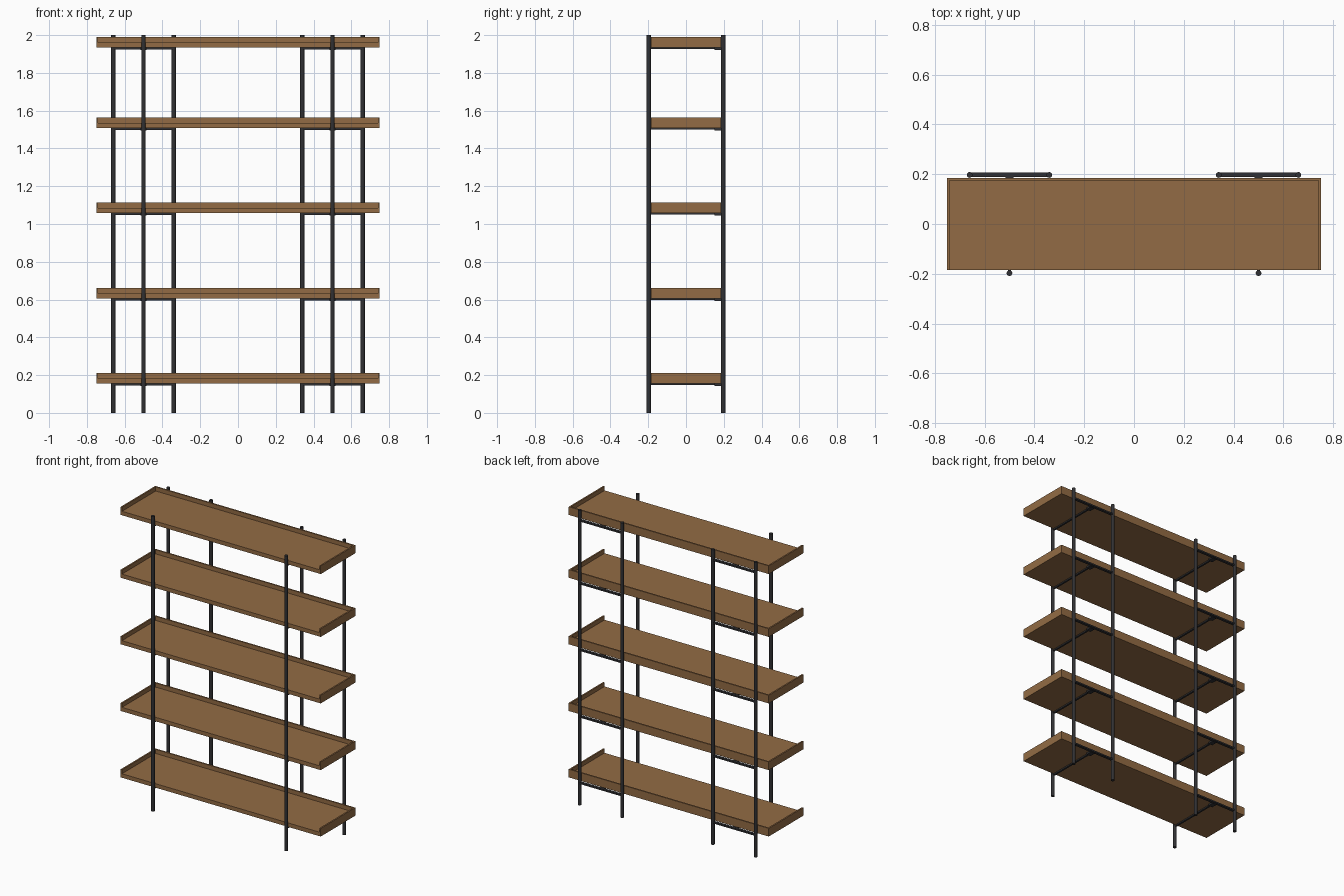
import bpy, bmesh
from mathutils import Matrix

if "Cube" in bpy.data.objects:
    bpy.data.objects.remove(bpy.data.objects["Cube"])


def material(name, rgb):
    m = bpy.data.materials.new(name)
    m.diffuse_color = (*rgb, 1)
    m.use_nodes = True
    m.node_tree.nodes["Principled BSDF"].inputs["Base Color"].default_value = m.diffuse_color
    return m


wood = material("brown wood", (0.29, 0.148, 0.058))
metal = material("dark metal", (0.03, 0.03, 0.033))


def finish(name, bm, mat):
    me = bpy.data.meshes.new(name)
    bm.to_mesh(me)
    bm.free()
    me.materials.append(mat)
    ob = bpy.data.objects.new(name, me)
    bpy.context.collection.objects.link(ob)
    return ob


def add_box(bm, x0, x1, y0, y1, z0, z1):
    mat = Matrix.Translation(((x0 + x1) / 2, (y0 + y1) / 2, (z0 + z1) / 2)) @ \
        Matrix.Diagonal((x1 - x0, y1 - y0, z1 - z0, 1))
    bmesh.ops.create_cube(bm, size=1, matrix=mat)


def post(name, x, y):
    bm = bmesh.new()
    bmesh.ops.create_cone(bm, cap_ends=True, segments=16, radius1=0.0115, radius2=0.0115,
                          depth=2, matrix=Matrix.Translation((x, y, 1)))
    for f in bm.faces:
        f.smooth = len(f.verts) == 4
    for e in bm.edges:
        e.smooth = all(f.smooth for f in e.link_faces)
    finish(name, bm, metal)


W, D, T = 0.75, 0.185, 0.01      # shelf half width, half depth, rim thickness
POST_Y = 0.197

# Upright posts: one in front and two behind on each side
for side, label in ((-1, "left"), (1, "right")):
    post(f"{label}_front_post", side * 0.5, -POST_Y)
    post(f"{label}_back_inner_post", side * 0.34, POST_Y)
    post(f"{label}_back_outer_post", side * 0.66, POST_Y)

for i, z in enumerate((0.156, 0.606, 1.058, 1.509, 1.935), 1):
    # Shelf tray: floor open at the front, rim on the back and both ends
    bm = bmesh.new()
    add_box(bm, -W + T, W - T, -D, D - T, z, z + 0.027)
    add_box(bm, -W, -W + T, -D, D, z, z + 0.055)
    add_box(bm, W - T, W, -D, D, z, z + 0.055)
    add_box(bm, -W + T, W - T, D - T, D, z, z + 0.055)
    finish(f"shelf_{i}", bm, wood)

    # T-shaped brackets under the shelf
    for side, label in ((-1, "left"), (1, "right")):
        x = side * 0.5
        bm = bmesh.new()
        add_box(bm, x - 0.16, x + 0.16, 0.188, 0.206, z - 0.011, z - 0.001)
        add_box(bm, x - 0.006, x + 0.006, -POST_Y, 0.19, z - 0.009, z)
        add_box(bm, x - 0.016, x + 0.016, 0.15, 0.192, z - 0.013, z - 0.001)
        finish(f"{label}_bracket_{i}", bm, metal)
